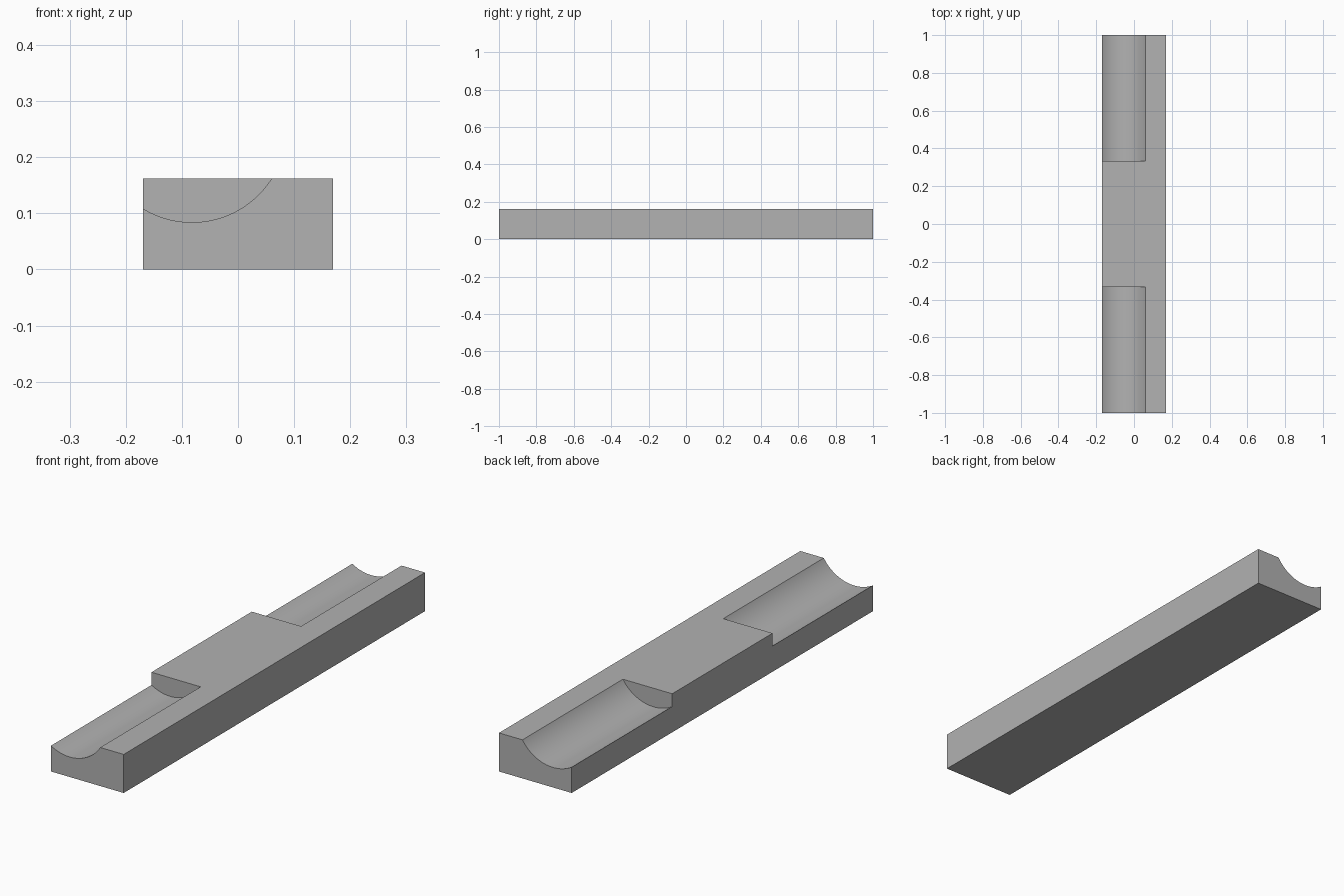
import bpy
import math

if "Cube" in bpy.data.objects:
    bpy.data.objects.remove(bpy.data.objects["Cube"], do_unlink=True)

WIDTH, LENGTH, HEIGHT = 0.338, 2.0, 0.162
GROOVE_X, GROOVE_Z, GROOVE_R = -0.082, 0.252, 0.168
GROOVE_START = 0.333   # distance of each groove's inner end from the middle
CUT_LENGTH = 0.8

grey = bpy.data.materials.new("plain grey")
grey.use_nodes = True
colour = (0.445, 0.445, 0.445, 1)
grey.diffuse_color = colour
grey.node_tree.nodes["Principled BSDF"].inputs["Base Color"].default_value = colour

# Solid bar
bpy.ops.mesh.primitive_cube_add(size=1, location=(0, 0, HEIGHT / 2))
bar = bpy.context.object
bar.name = "grooved_bar"
bar.scale = (WIDTH, LENGTH, HEIGHT)
bpy.ops.object.transform_apply(location=True, rotation=True, scale=True)
bar.data.materials.append(grey)

# Round groove cut into the top at each end, open along the right side
cutters = []
for side in (-1, 1):
    bpy.ops.mesh.primitive_cylinder_add(
        vertices=128, radius=GROOVE_R, depth=CUT_LENGTH,
        location=(GROOVE_X, side * (GROOVE_START + CUT_LENGTH / 2), GROOVE_Z),
        rotation=(math.pi / 2, 0, 0))
    cutter = bpy.context.object
    cutter.name = "groove_cutter"
    cutter.hide_render = True
    cutter.data.materials.append(grey)
    cut = bar.modifiers.new("groove", "BOOLEAN")
    cut.operation = "DIFFERENCE"
    cut.solver = "EXACT"
    cut.object = cutter
    cutters.append(cutter)

# Apply the cuts and drop the cutters
bpy.ops.object.select_all(action="DESELECT")
bar.select_set(True)
bpy.context.view_layer.objects.active = bar
for name in [m.name for m in bar.modifiers]:
    bpy.ops.object.modifier_apply(modifier=name)
for cutter in cutters:
    bpy.data.objects.remove(cutter, do_unlink=True)

# Smooth groove walls, sharp edges elsewhere
bpy.ops.object.shade_smooth_by_angle(angle=math.radians(20))
